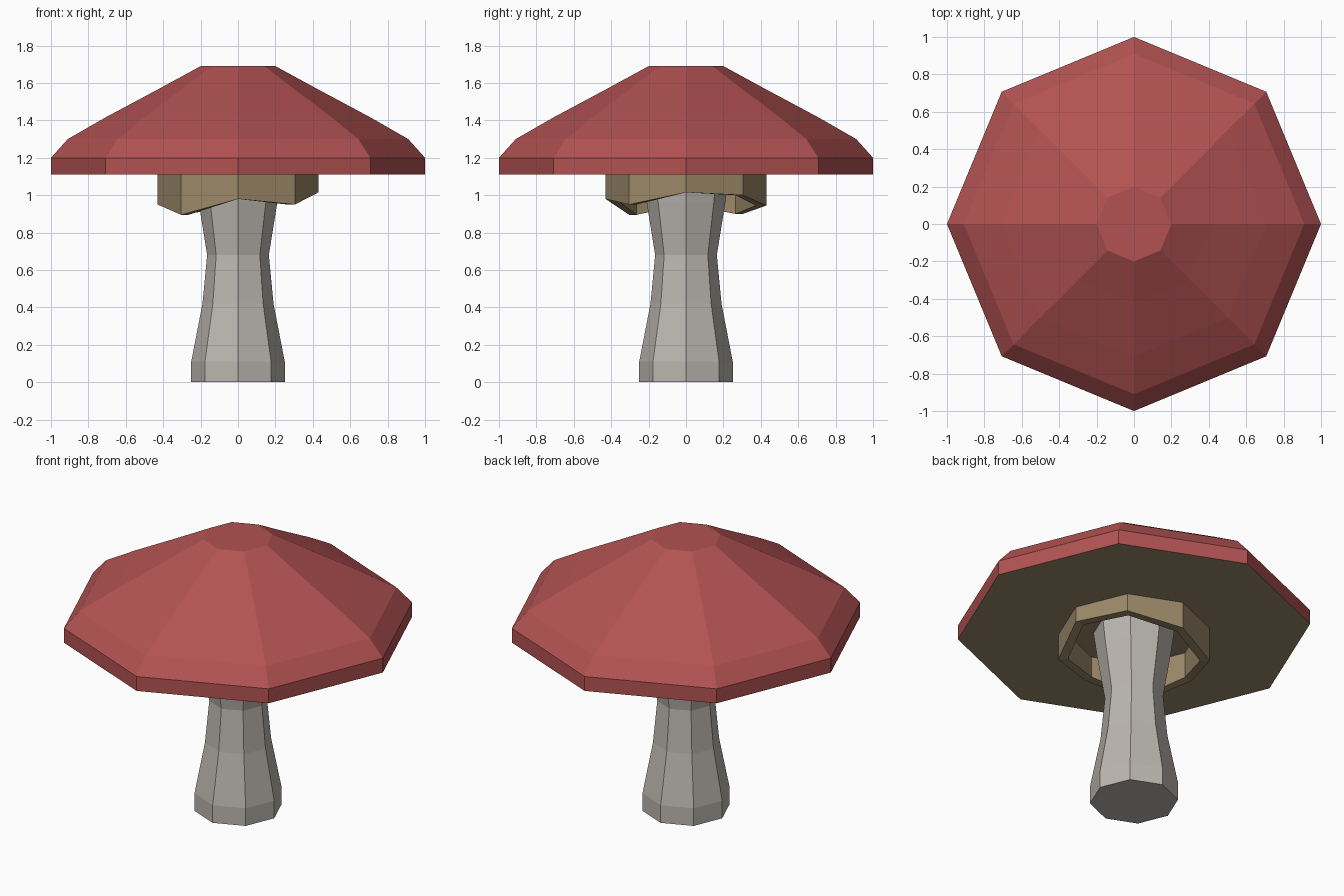
import bpy, bmesh
from math import cos, sin, pi

if "Cube" in bpy.data.objects:
    bpy.data.objects.remove(bpy.data.objects["Cube"])

SIDES = 8


def material(name, rgb):
    m = bpy.data.materials.new(name)
    m.diffuse_color = (*rgb, 1)
    m.use_nodes = True
    m.node_tree.nodes["Principled BSDF"].inputs["Base Color"].default_value = m.diffuse_color
    return m


def loop(bm, r, z):
    """Octagon of vertices; z is one height or a height per corner."""
    zs = z if isinstance(z, (list, tuple)) else [z] * SIDES
    return [bm.verts.new((r * cos(i * 2 * pi / SIDES), r * sin(i * 2 * pi / SIDES), zs[i]))
            for i in range(SIDES)]


def lathe(name, profile, mat, bottom=False, top=False, closed=False):
    bm = bmesh.new()
    loops = [loop(bm, r, z) for r, z in profile]
    pairs = list(zip(loops, loops[1:]))
    if closed:
        pairs.append((loops[-1], loops[0]))
    for a, b in pairs:
        for i in range(SIDES):
            j = (i + 1) % SIDES
            bm.faces.new((a[i], a[j], b[j], b[i]))
    if bottom:
        bm.faces.new(loops[0][::-1])
    if top:
        bm.faces.new(loops[-1])
    me = bpy.data.meshes.new(name)
    bm.to_mesh(me)
    bm.free()
    me.materials.append(mat)
    ob = bpy.data.objects.new(name, me)
    bpy.context.collection.objects.link(ob)
    return ob


red = material("cap_red", (0.45, 0.085, 0.085))
beige = material("gill_beige", (0.33, 0.25, 0.14))
pale = material("stem_pale", (0.50, 0.47, 0.43))

# Stem, waisted in the middle and flaring into the cap
lathe("stem", [(0.25, 0), (0.25, 0.11), (0.19, 0.42), (0.165, 0.68),
               (0.21, 0.96), (0.23, 1.11)], pale, bottom=True)

# Cap dome with flat crown
lathe("cap", [(1, 1.11), (1, 1.2), (0.91, 1.3), (0.71, 1.415),
              (0.42, 1.57), (0.2, 1.69)], red, top=True)

# Flat underside of the cap
lathe("cap_underside", [(1, 1.11)], beige, bottom=True)

# Ragged skirt ring under the cap; heights run counter-clockwise from +x
rim = [1.015, 1.0, 0.945, 0.9, 0.95, 0.895, 0.98, 0.95]
lathe("skirt_ring", [(0.375, 1.11), (0.375, rim), (0.43, rim), (0.43, 1.11)], beige)
